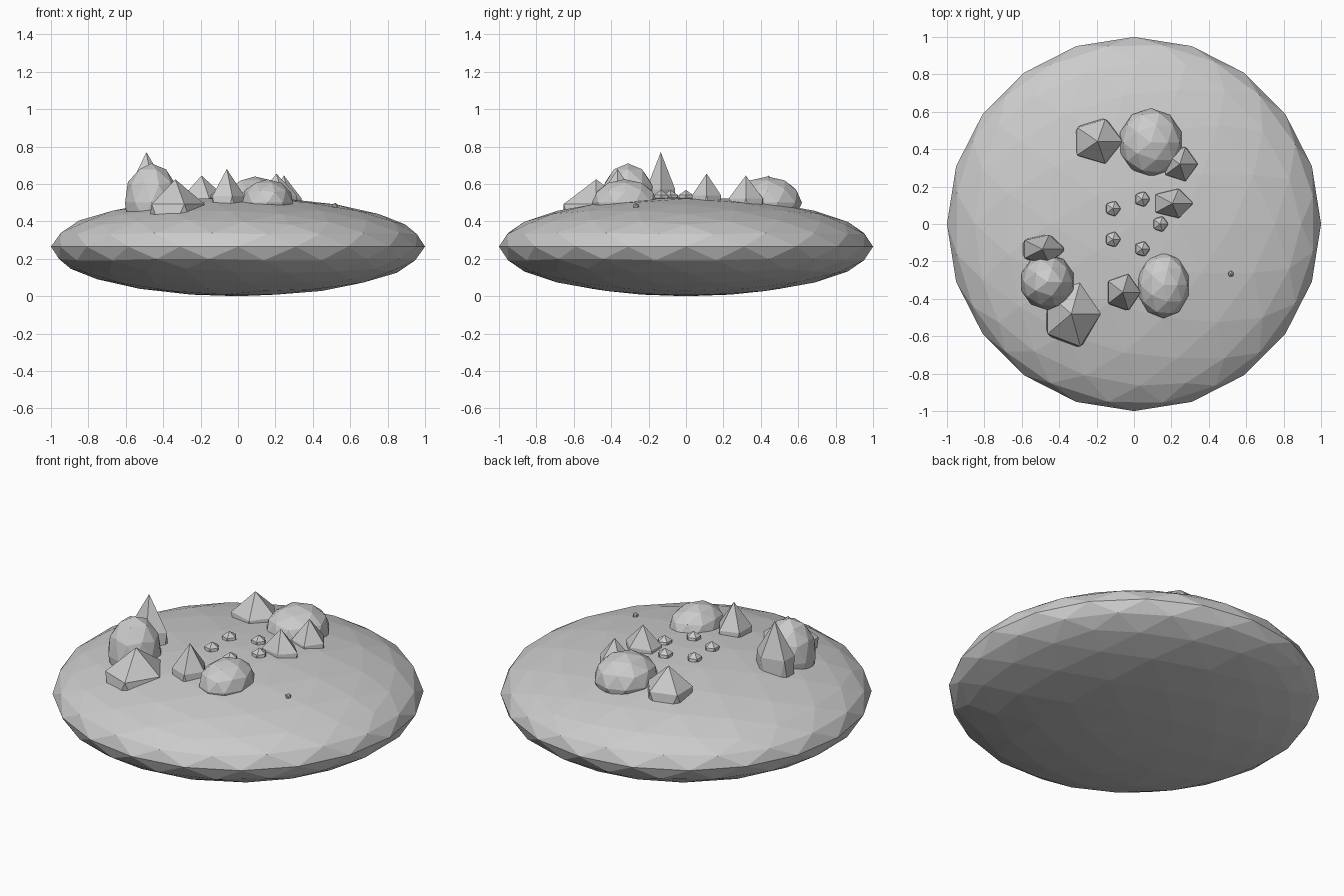
import bpy
import math

cube = bpy.data.objects.get("Cube")
if cube:
    bpy.data.objects.remove(cube, do_unlink=True)

GREY = (0.6, 0.6, 0.6, 1.0)
stone = bpy.data.materials.new("stone_grey")
stone.use_nodes = True
stone.diffuse_color = GREY
stone.node_tree.nodes["Principled BSDF"].inputs["Base Color"].default_value = GREY


def rock(name, detail, centre, radii):
    """Flat-shaded icosphere, squashed to the given radii."""
    bpy.ops.mesh.primitive_ico_sphere_add(subdivisions=detail, radius=1, location=centre)
    ob = bpy.context.object
    ob.name = name
    ob.scale = radii
    bpy.ops.object.transform_apply(location=False, rotation=False, scale=True)
    ob.data.materials.append(stone)
    return ob


# Island body: a flattened faceted ball
rock("island_body", 3, (0, 0, 0.265), (1, 1, 0.265))

# Rounded boulders half sunk in the ground
rock("boulder_back", 2, (0.09, 0.435, 0.50), (0.172, 0.185, 0.14))
rock("boulder_front", 2, (0.157, -0.327, 0.50), (0.142, 0.177, 0.125))
rock("boulder_right", 2, (-0.463, -0.31, 0.50), (0.148, 0.15, 0.21))

# Pointed five-sided rocks: x, y, tip height, radii
spikes = {
    "spike_tall": (-0.49, -0.135, 0.77, 0.132, 0.091, 0.36),
    "spike_wide": (-0.335, -0.48, 0.625, 0.175, 0.205, 0.24),
    "spike_front": (-0.06, -0.365, 0.68, 0.106, 0.113, 0.26),
    "spike_back": (0.245, 0.32, 0.645, 0.106, 0.107, 0.22),
    "spike_middle": (0.205, 0.11, 0.655, 0.122, 0.091, 0.21),
    "spike_back_right": (-0.195, 0.442, 0.645, 0.149, 0.139, 0.22),
}
for name, (x, y, tip, rx, ry, rz) in spikes.items():
    rock(name, 1, (x, y, tip - rz), (rx, ry, rz))

# Ring of five small stones
for i in range(5):
    a = math.tau * i / 5
    rock(f"ring_stone_{i + 1}", 1, (0.14 * math.cos(a), 0.14 * math.sin(a), 0.518),
         (0.046, 0.046, 0.05))

# Lone pebble
rock("pebble", 1, (0.518, -0.267, 0.483), (0.017, 0.017, 0.017))
